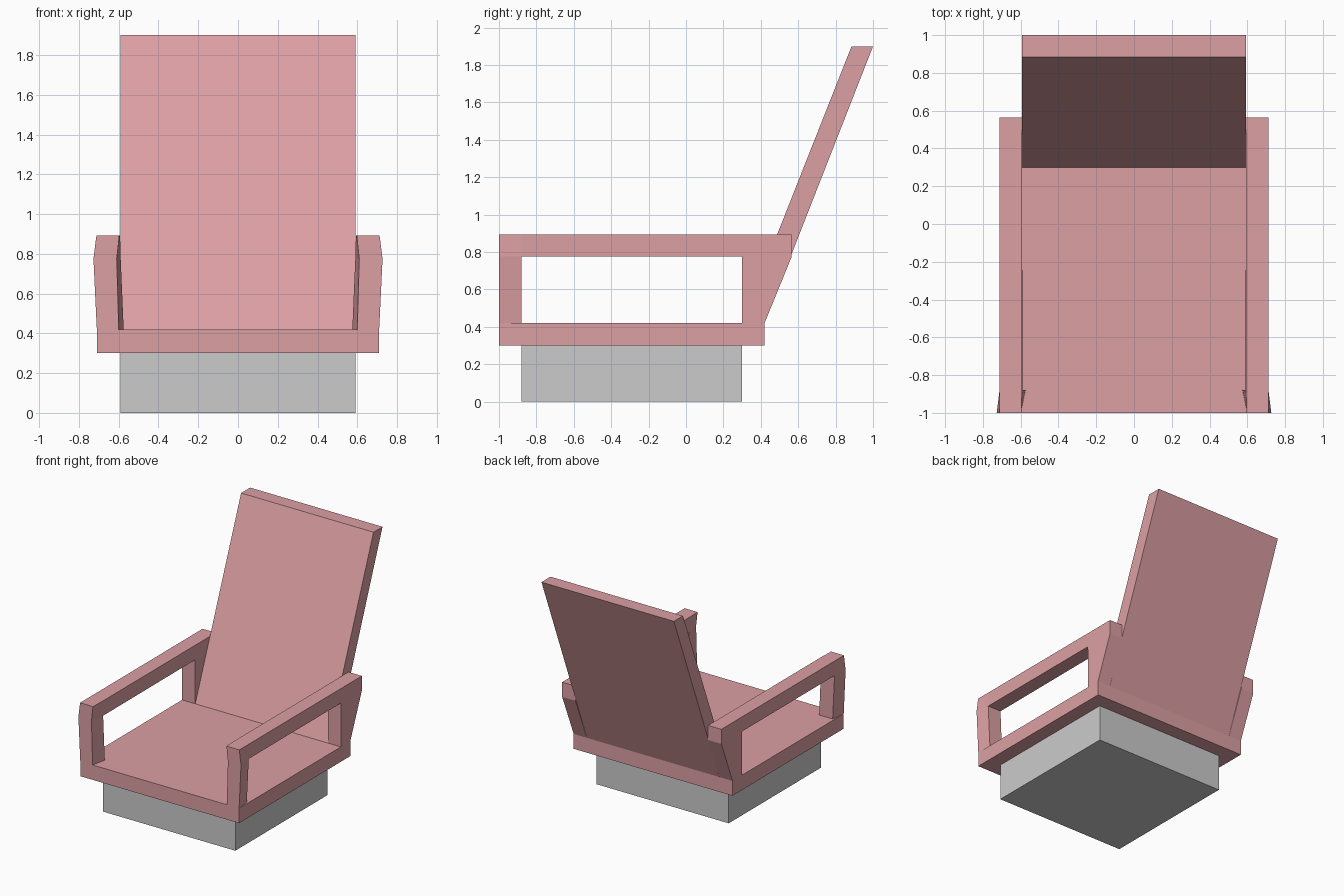
import bpy, bmesh

if "Cube" in bpy.data.objects:
    bpy.data.objects.remove(bpy.data.objects["Cube"])

red = bpy.data.materials.new("red_upholstery")
red.diffuse_color = (0.72, 0.35, 0.37, 1)
red.use_nodes = True
red.node_tree.nodes["Principled BSDF"].inputs["Base Color"].default_value = red.diffuse_color


def build(name, points, cells, mat=None):
    """Solid from a side profile: points are (y, z, x_left, x_right), cells are faces of the profile."""
    bm = bmesh.new()
    a = [bm.verts.new((xl, y, z)) for y, z, xl, xr in points]
    b = [bm.verts.new((xr, y, z)) for y, z, xl, xr in points]
    edges = [(c[i], c[(i + 1) % len(c)]) for c in cells for i in range(len(c))]
    for c in cells:
        bm.faces.new([a[i] for i in c])
        bm.faces.new([b[i] for i in reversed(c)])
    # walls only along the outline of the profile
    for i, j in edges:
        if (j, i) not in edges:
            bm.faces.new((a[j], a[i], b[i], b[j]))
    bmesh.ops.recalc_face_normals(bm, faces=bm.faces)
    me = bpy.data.meshes.new(name)
    bm.to_mesh(me)
    bm.free()
    ob = bpy.data.objects.new(name, me)
    bpy.context.collection.objects.link(ob)
    if mat:
        me.materials.append(mat)
    return ob


def slab(name, half, profile, mat=None):
    return build(name, [(y, z, -half, half) for y, z in profile], [(0, 1, 2, 3)], mat)


# base, seat and reclined back
slab("base", 0.592, [(-0.88, 0), (0.30, 0), (0.30, 0.30), (-0.88, 0.30)])
slab("seat", 0.71, [(-1, 0.30), (0.42, 0.30), (0.42, 0.42), (-1, 0.42)], red)
slab("backrest", 0.592, [(0.30, 0.42), (0.42, 0.42), (1, 1.90), (0.885, 1.90)], red)

# arm frame: slightly flared front post, arm bar and slanted rear post
I, O = 0.593, 0.712
arm = build("armrests", [
    (-1, 0.42, 0.60, 0.71), (-0.88, 0.42, 0.575, 0.695),
    (0.30, 0.42, I, 0.71), (0.42, 0.42, I, 0.71),
    (-1, 0.775, 0.61, 0.727), (-0.88, 0.775, 0.59, O),
    (0.30, 0.775, I, O), (0.565, 0.775, I, O),
    (-1, 0.893, 0.597, O), (-0.88, 0.893, I, O),
    (0.30, 0.893, I, O), (0.565, 0.893, I, O),
], [(0, 1, 5, 4), (4, 5, 9, 8), (5, 6, 10, 9), (6, 7, 11, 10), (2, 3, 7, 6)], red)
arm.modifiers.new("mirror", 'MIRROR')
